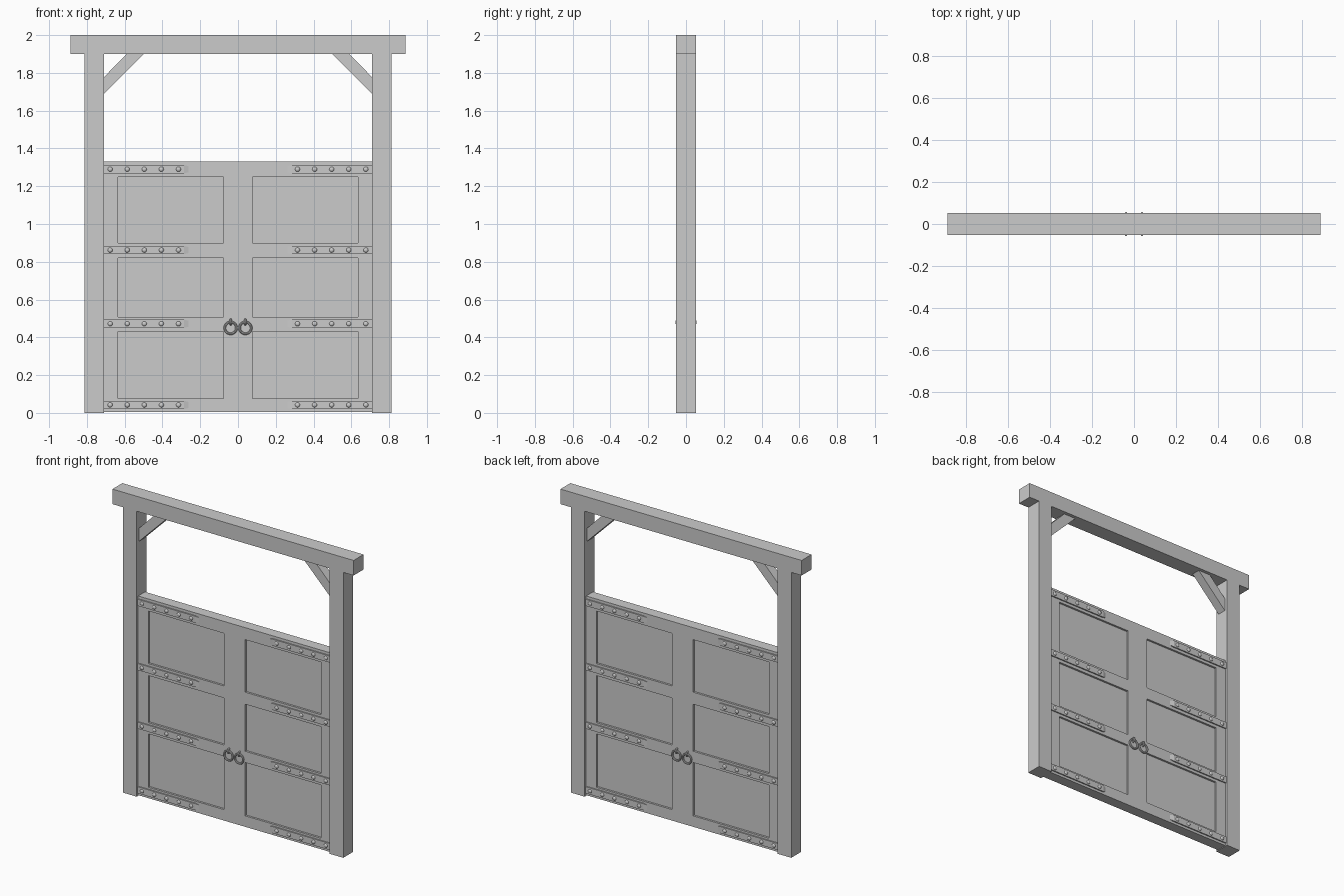
import bpy, bmesh, math
from mathutils import Matrix, Vector

if "Cube" in bpy.data.objects:
    bpy.data.objects.remove(bpy.data.objects["Cube"])

D = 0.052      # half depth of the timber frame
S = 0.036      # half thickness of the door


def finish(name, bm, smooth=False):
    bmesh.ops.recalc_face_normals(bm, faces=bm.faces[:])
    me = bpy.data.meshes.new(name)
    bm.to_mesh(me)
    bm.free()
    ob = bpy.data.objects.new(name, me)
    bpy.context.collection.objects.link(ob)
    if smooth:
        bpy.context.view_layer.objects.active = ob
        ob.select_set(True)
        bpy.ops.object.shade_smooth_by_angle(angle=math.radians(40))
        ob.select_set(False)
    return ob


def box_bm(lo, hi):
    bm = bmesh.new()
    lo, hi = Vector(lo), Vector(hi)
    size = hi - lo
    bmesh.ops.create_cube(bm, size=1, matrix=Matrix.Translation((lo + hi) / 2) @ Matrix.Diagonal((*size, 1)))
    return bm


def prism(name, pts, half):
    """Extrude an x-z outline symmetrically along y."""
    bm = bmesh.new()
    f = bm.faces.new([bm.verts.new((x, -half, z)) for x, z in pts])
    ext = bmesh.ops.extrude_face_region(bm, geom=[f])
    vs = [v for v in ext["geom"] if isinstance(v, bmesh.types.BMVert)]
    bmesh.ops.translate(bm, verts=vs, vec=(0, 2 * half, 0))
    return finish(name, bm)


def torus(name, centre, major, minor, rot, nu=24, nv=8):
    bm = bmesh.new()
    mat = Matrix.Translation(centre) @ rot
    rings = []
    for i in range(nu):
        a = 2 * math.pi * i / nu
        row = []
        for j in range(nv):
            b = 2 * math.pi * j / nv
            r = major + minor * math.cos(b)
            row.append(bm.verts.new(mat @ Vector((r * math.cos(a), r * math.sin(a), minor * math.sin(b)))))
        rings.append(row)
    for i in range(nu):
        p, q = rings[i], rings[(i + 1) % nu]
        for j in range(nv):
            k = (j + 1) % nv
            bm.faces.new((p[j], q[j], q[k], p[k]))
    return finish(name, bm, True)


# Timber frame: lintel, posts and corner braces
finish("lintel", box_bm((-0.888, -D, 1.9), (0.888, D, 2.0)))
for s, side in ((-1, "left"), (1, "right")):
    prism(side + "_post", [(s * 0.71, 0), (s * 0.812, 0), (s * 0.812, 1.9), (s * 0.71, 1.9)], D)
    prism(side + "_brace", [(s * 0.71, 1.69), (s * 0.71, 1.777), (s * 0.59, 1.9), (s * 0.50, 1.9)], 0.03)

# Door slab with six recessed panels on each face
panel_x = (0.077, 0.635)
panel_z = [(0.077, 0.432), (0.507, 0.82), (0.90, 1.25)]
bm = box_bm((-0.71, -S, 0.004), (0.71, S, 1.33))
cuts = [((s * x, 0, 0), (1, 0, 0)) for s in (-1, 1) for x in panel_x]
cuts += [((0, 0, z), (0, 0, 1)) for pair in panel_z for z in pair]
for co, no in cuts:
    bmesh.ops.bisect_plane(bm, geom=bm.verts[:] + bm.edges[:] + bm.faces[:], plane_co=co, plane_no=no)
bm.normal_update()
panels = []
for f in bm.faces:
    c = f.calc_center_median()
    if abs(f.normal.y) > 0.9 and panel_x[0] < abs(c.x) < panel_x[1]:
        if any(a < c.z < b for a, b in panel_z):
            panels.append(f)
bmesh.ops.inset_individual(bm, faces=panels, thickness=0.0002, depth=-0.013)
finish("door", bm)

# Hinge straps with tapered tips and domed rivets, on both faces
for y, face in ((-1, "front"), (1, "back")):
    for s, side in ((-1, "left"), (1, "right")):
        for z in (0.042, 0.472, 0.862, 1.29):
            bm = bmesh.new()
            loops = []
            for x, h, t in ((0.71, 0.022, 0.008), (0.285, 0.022, 0.008), (0.262, 0.016, 0.001)):
                loops.append([bm.verts.new((s * x, y * (S + d), z + k)) for k, d in
                              ((-h, -0.002), (-h, t), (h, t), (h, -0.002))])
            for p, q in zip(loops, loops[1:]):
                for j in range(4):
                    k = (j + 1) % 4
                    bm.faces.new((p[j], q[j], q[k], p[k]))
            bm.faces.new(loops[0])
            bm.faces.new(loops[-1])
            finish(f"{face}_{side}_strap", bm)

            bm = bmesh.new()
            for i in range(5):
                m = Matrix.Translation((s * (0.315 + i * 0.0905), y * (S + 0.008), z))
                m = m @ Matrix.Diagonal((0.013, 0.007, 0.013, 1)) @ Matrix.Rotation(math.pi / 2, 4, 'X')
                bmesh.ops.create_uvsphere(bm, u_segments=12, v_segments=6, radius=1, matrix=m)
            finish(f"{face}_{side}_rivets", bm, True)

        # Ring pull hanging from a small staple
        torus(f"{face}_{side}_ring_pull", (s * 0.039, y * (S + 0.009), 0.45), 0.031, 0.0065,
              Matrix.Rotation(math.pi / 2, 4, 'X'))
        torus(f"{face}_{side}_staple", (s * 0.039, y * (S + 0.002), 0.481), 0.013, 0.006,
              Matrix.Rotation(math.pi / 2, 4, 'Y'), 16, 8)
